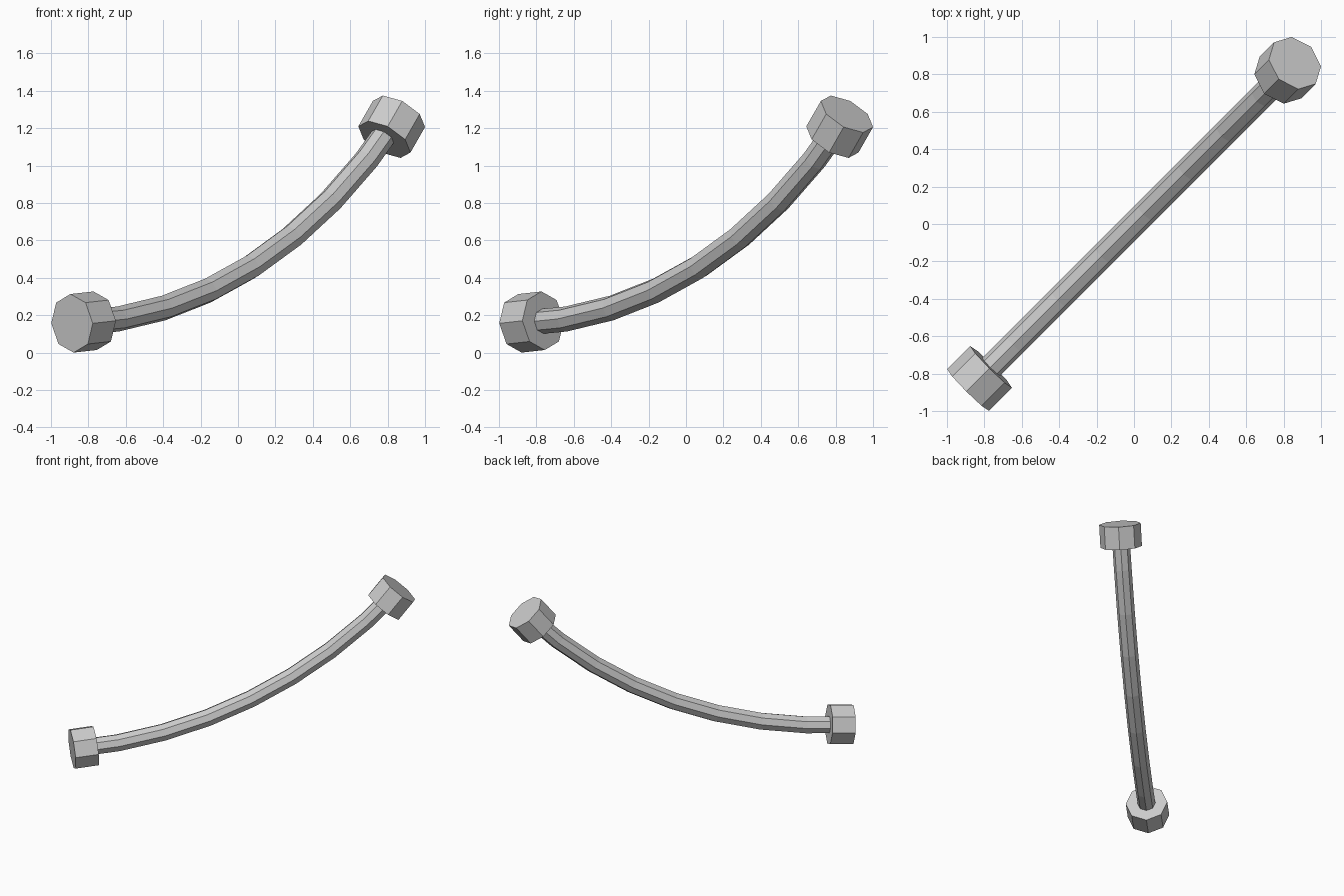
import bpy, bmesh, math
from mathutils import Vector

if "Cube" in bpy.data.objects:
    bpy.data.objects.remove(bpy.data.objects["Cube"])

SIDES = 8
DIAG = Vector((1, 1, 0)).normalized()    # the bar lies in the vertical plane x = y
SIDE = Vector((1, -1, 0)).normalized()
UP = Vector((0, 0, 1))


def at(s, z):
    return DIAG * s + UP * z


def sweep(name, stations, radius):
    """Octagonal prism through stations of (point, slope angle)."""
    bm = bmesh.new()
    rings = []
    for p, ang in stations:
        normal = -math.sin(ang) * DIAG + math.cos(ang) * UP
        rings.append([bm.verts.new(p + radius * (math.cos(t) * normal + math.sin(t) * SIDE))
                      for t in (2 * math.pi * i / SIDES for i in range(SIDES))])
    for a, b in zip(rings, rings[1:]):
        for i in range(SIDES):
            j = (i + 1) % SIDES
            bm.faces.new((a[i], a[j], b[j], b[i]))
    bm.faces.new(rings[0])
    bm.faces.new(rings[-1])
    bmesh.ops.recalc_face_normals(bm, faces=bm.faces)
    mesh = bpy.data.meshes.new(name)
    bm.to_mesh(mesh)
    bm.free()
    obj = bpy.data.objects.new(name, mesh)
    bpy.context.collection.objects.link(obj)
    return obj


start, end = Vector((-1.255, 0.157)), Vector((1.217, 1.276))
chord = end - start
mid_ang = math.atan2(chord.y, chord.x)
half = math.radians(23.5)
R = chord.length / 2 / math.sin(half)

# Curved bar: eight straight segments along an arc
stations = []
for k in range(9):
    ang = mid_ang - half + 2 * half * k / 8
    s = start.x + R * (math.sin(ang) - math.sin(mid_ang - half))
    z = start.y + R * (math.cos(mid_ang - half) - math.cos(ang))
    # keep the bar ends just inside the knob faces
    inset = 0.02 if k == 0 else -0.02 if k == 8 else 0
    stations.append((at(s + inset * math.cos(ang), z + inset * math.sin(ang)), ang))
sweep("curved_bar", stations, 0.067)

# End knobs: short octagonal cylinders pointing inward along the bar
for name, p, deg, length in (("lower_knob", start, 4.5, 0.175),
                             ("upper_knob", end, 51, -0.175)):
    a = math.radians(deg)
    q = p + length * Vector((math.cos(a), math.sin(a)))
    sweep(name, [(at(*p), a), (at(*q), a)], 0.157)
